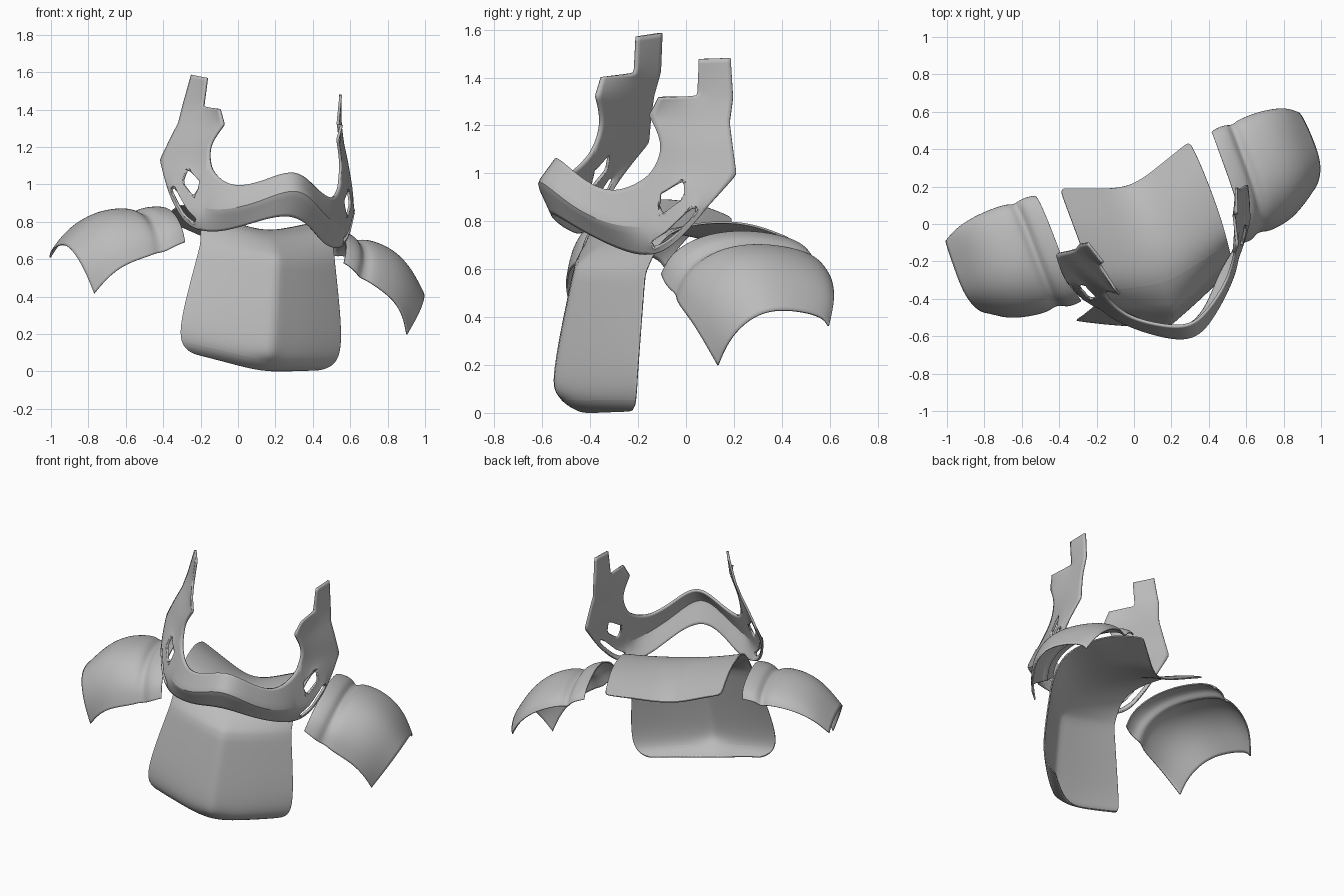
import bpy
import bmesh
from math import radians, sin, cos, pi
from mathutils import Matrix, Vector

cube = bpy.data.objects.get("Cube")
if cube:
    bpy.data.objects.remove(cube, do_unlink=True)

# One painted-metal colour
metal = bpy.data.materials.new("plain_grey_metal")
grey = (0.5, 0.5, 0.5, 1)
metal.diffuse_color = grey
metal.use_nodes = True
metal.node_tree.nodes["Principled BSDF"].inputs["Base Color"].default_value = grey

# The whole suit is turned and leaned as one body
POSE = (Matrix.Translation((-0.01, -0.065, 0.01))
        @ Matrix.Rotation(radians(20), 4, "Z") @ Matrix.Rotation(radians(7), 4, "Y"))


def new_shell():
    """Start a mesh that can hold crease weights."""
    bm = bmesh.new()
    bm.edges.layers.float.new("crease_edge")
    bm.verts.layers.float.new("crease_vert")
    return bm


def finish(name, bm, thickness, corners, merge=True):
    """Mirror, smooth and thicken a half shell."""
    bmesh.ops.recalc_face_normals(bm, faces=bm.faces)
    mesh = bpy.data.meshes.new(name)
    bm.to_mesh(mesh)
    bm.free()
    mesh.materials.append(metal)
    obj = bpy.data.objects.new(name, mesh)
    bpy.context.collection.objects.link(obj)
    obj.matrix_world = POSE
    mirror = obj.modifiers.new("mirror", "MIRROR")
    mirror.use_mirror_merge = merge
    smooth = obj.modifiers.new("smooth", "SUBSURF")
    smooth.levels = smooth.render_levels = 3
    smooth.boundary_smooth = "PRESERVE_CORNERS" if corners else "ALL"
    solid = obj.modifiers.new("thickness", "SOLIDIFY")
    solid.thickness = thickness
    solid.offset = 0
    bpy.ops.object.select_all(action="DESELECT")
    obj.select_set(True)
    bpy.context.view_layer.objects.active = obj
    bpy.ops.object.shade_smooth_by_angle(angle=radians(40))


def loft(bm, rows):
    """Skin a grid of points with quads."""
    grid = [[bm.verts.new(p) for p in row] for row in rows]
    for low, high in zip(grid, grid[1:]):
        for i in range(len(low) - 1):
            bm.faces.new((low[i], low[i + 1], high[i + 1], high[i]))
    return grid


def crease(bm, path, amount):
    """Sharpen the edges along a path of vertices."""
    layer = bm.edges.layers.float["crease_edge"]
    for pair in zip(path, path[1:]):
        bm.edges.get(pair)[layer] = amount


def vent(bm, outer, points):
    """Surround a sharp-cornered opening with a ring of faces."""
    layer = bm.verts.layers.float["crease_vert"]
    hole = [bm.verts.new(p) for p in points]
    for i, v in enumerate(hole):
        v[layer] = 1
        bm.faces.new((outer[i - 1], outer[i], v, hole[i - 1]))


# Chest plate: rows run from the bottom lip up and back over the shoulders
chest_rows = [
    ((0, -0.42, -0.01), (0.37, -0.30, 0.045)),
    ((0, -0.52, 0.03), (0.45, -0.32, 0.085)),
    ((0, -0.53, 0.15), (0.465, -0.325, 0.22)),
    ((0, -0.45, 0.60), (0.385, -0.28, 0.62)),
    ((0, -0.31, 0.73), (0.375, -0.22, 0.77)),
    ((0, -0.10, 0.75), (0.38, -0.10, 0.835)),
    ((0, 0.10, 0.705), (0.38, 0.15, 0.845)),
    ((0, 0.22, 0.655), (0.375, 0.32, 0.785)),
    ((0, 0.24, 0.645), (0.37, 0.37, 0.765)),
]
bm = new_shell()
rows = []
for n, (mid, side) in enumerate(chest_rows):
    bulge = Vector((0, -0.012 if n < 4 else 0, 0))
    rows.append([Vector(mid).lerp(Vector(side), t) + bulge * t * (1 - t) * 4
                 for t in (0, 0.5, 0.9, 1)])
grid = loft(bm, rows)
crease(bm, [row[0] for row in grid[1:5]], 0.8)
crease(bm, grid[3], 0.6)
finish("chest_plate", bm, 0.008, False)

# Shoulder guards: arched ribs from the neck outwards, each front, crown, back
ribs = [
    ((0.455, -0.23, 0.63), (0.495, 0.08, 0.815), (0.505, 0.375, 0.735)),
    ((0.48, -0.235, 0.62), (0.52, 0.08, 0.815), (0.53, 0.385, 0.735)),
    ((0.53, -0.235, 0.59), (0.585, 0.08, 0.80), (0.59, 0.385, 0.72)),
    ((0.56, -0.21, 0.565), (0.605, 0.08, 0.762), (0.61, 0.375, 0.69)),
    ((0.60, -0.21, 0.555), (0.64, 0.08, 0.768), (0.64, 0.375, 0.69)),
    ((0.64, -0.225, 0.535), (0.67, 0.08, 0.79), (0.67, 0.39, 0.70)),
    ((0.77, -0.205, 0.475), (0.81, 0.08, 0.765), (0.81, 0.39, 0.67)),
    ((0.85, -0.17, 0.39), (0.93, 0.08, 0.68), (0.94, 0.365, 0.59)),
    ((0.895, -0.125, 0.30), (1.025, 0.08, 0.55), (1.01, 0.315, 0.48)),
]
bm = new_shell()
rows = []
for front, crown, back in ribs:
    row = []
    for step in range(-4, 5):
        end = front if step < 0 else back
        angle = abs(step) / 4 * pi / 2
        row.append((crown[0] + (end[0] - crown[0]) * (1 - cos(angle)),
                    crown[1] + (end[1] - crown[1]) * sin(angle),
                    end[2] + (crown[2] - end[2]) * cos(angle)))
    rows.append(row)
loft(bm, rows)
finish("shoulder_guards", bm, 0.008, True, merge=False)

# Face guard: chin band as top edge, crease and lower edge from centre to cheek
bm = new_shell()
chin = loft(bm, [
    ((0, -0.57, 1.09), (0, -0.65, 1.0), (0, -0.58, 0.85)),
    ((0.15, -0.495, 0.99), (0.17, -0.545, 0.88), (0.16, -0.49, 0.78)),
    ((0.285, -0.40, 0.94), (0.31, -0.425, 0.82), (0.28, -0.35, 0.71)),
    ((0.355, -0.29, 1.01), (0.40, -0.31, 0.815), (0.396, -0.265, 0.695)),
])
crease(bm, [row[1] for row in chin], 0.9)
cheek_top, cheek_mid, cheek_low = chin[-1]

# Cheek plate: rows upward from the vents to the hook and the strap
plate = loft(bm, [
    ((0.37, -0.25, 1.06), (0.465, -0.11, 1.06), (0.545, 0.05, 1.06)),
    ((0.38, -0.215, 1.165), (0.45, -0.09, 1.165), (0.505, 0.04, 1.18)),
    ((0.325, -0.27, 1.28), (0.405, -0.085, 1.27), (0.47, 0.037, 1.27)),
    ((0.35, -0.24, 1.36), (0.385, -0.08, 1.37), (0.45, 0.055, 1.37)),
])
inner, outer = plate[-1][1:]
tip = [bm.verts.new(p) for p in ((0.383, -0.08, 1.525), (0.425, 0.046, 1.535))]
bm.faces.new((inner, outer, tip[1], tip[0]))
front, middle, back = plate[0]
edge_low, edge_high, bar_low, bar_high = [bm.verts.new(p) for p in (
    (0.475, -0.188, 0.75), (0.535, -0.08, 0.91), (0.44, -0.25, 0.81), (0.505, -0.13, 0.95))]
bm.faces.new((cheek_mid, bar_low, front, cheek_top))
bm.faces.new((edge_high, back, middle, bar_high))

# Keep the stepped corners of the hook and strap crisp
sharp = bm.verts.layers.float["crease_vert"]
for v in (inner, outer, plate[2][0], plate[2][2], back):
    v[sharp] = 0.8

# Vents: a four-sided window above a long slot beside the lower edge
vent(bm, (bar_low, bar_high, middle, front),
     ((0.435, -0.245, 0.87), (0.48, -0.155, 0.95), (0.46, -0.15, 1.03), (0.405, -0.24, 0.955)))
vent(bm, (cheek_low, edge_low, edge_high, bar_high, bar_low, cheek_mid),
     ((0.425, -0.258, 0.735), (0.475, -0.197, 0.785), (0.523, -0.105, 0.905),
      (0.515, -0.125, 0.925), (0.46, -0.225, 0.805), (0.418, -0.27, 0.76)))
finish("face_guard", bm, 0.014, True)
